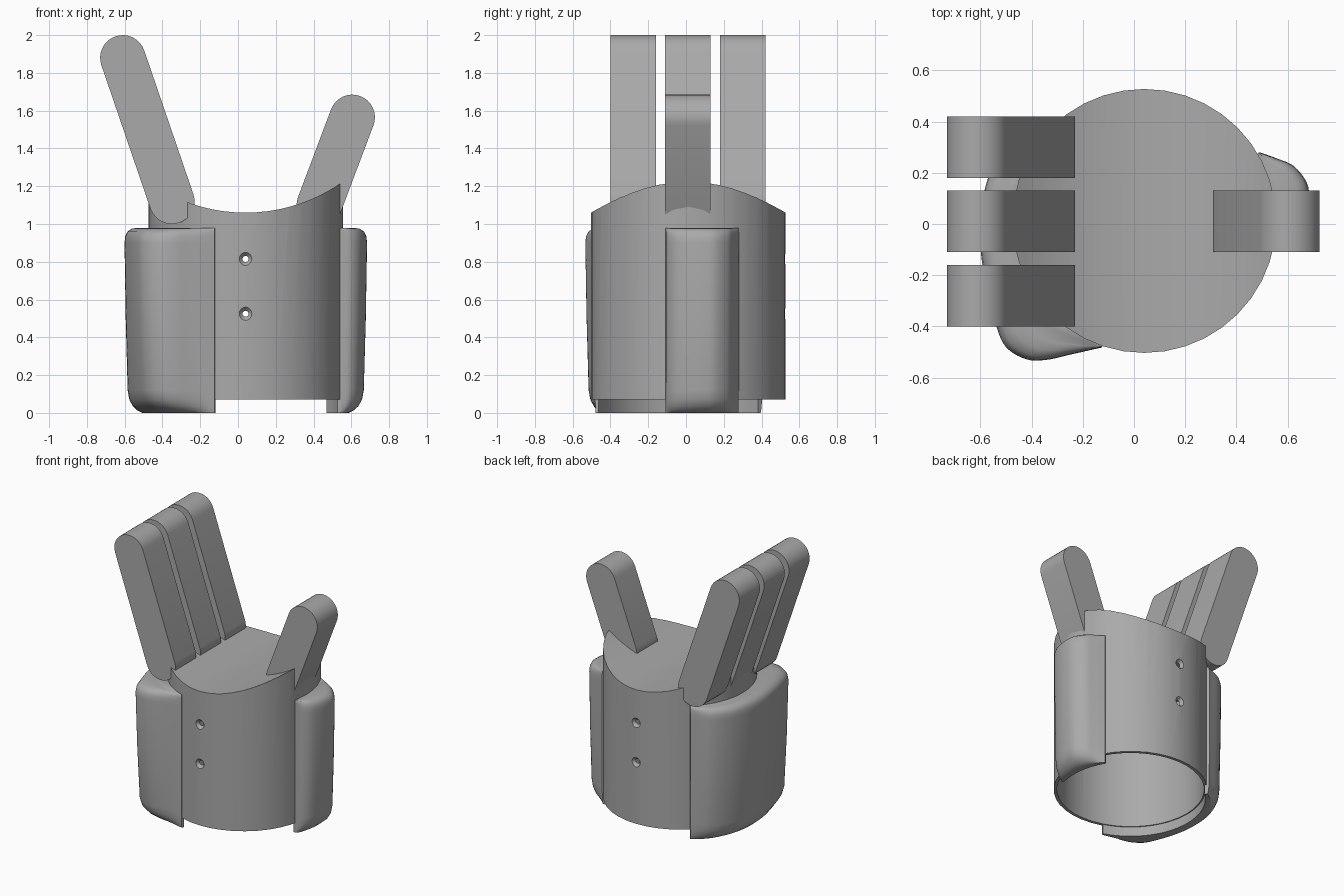
import bpy, bmesh, math
from mathutils import Vector

if "Cube" in bpy.data.objects:
    bpy.data.objects.remove(bpy.data.objects["Cube"])

CX, CY, R = 0.04, 0.012, 0.515

grey = bpy.data.materials.new("grey_plastic")
grey.diffuse_color = (0.40, 0.40, 0.40, 1)
grey.use_nodes = True
grey.node_tree.nodes["Principled BSDF"].inputs["Base Color"].default_value = grey.diffuse_color


def finish(name, bm, helper=False):
    """Turn a bmesh into a named object."""
    bmesh.ops.recalc_face_normals(bm, faces=bm.faces)
    me = bpy.data.meshes.new(name)
    bm.to_mesh(me)
    bm.free()
    ob = bpy.data.objects.new(name, me)
    bpy.context.collection.objects.link(ob)
    me.materials.append(grey)
    if helper:
        ob.hide_render = True
        ob.display_type = 'WIRE'
    return ob


def loft(rings):
    """Closed skin over a list of equal-length rings, capped at both ends."""
    bm = bmesh.new()
    vs = [[bm.verts.new(p) for p in ring] for ring in rings]
    n = len(vs[0])
    for a, b in zip(vs, vs[1:]):
        for i in range(n):
            j = (i + 1) % n
            bm.faces.new((a[i], a[j], b[j], b[i]))
    bm.faces.new(vs[0])
    bm.faces.new(vs[-1])
    return bm


def circle_z(r, z, n):
    return [(CX + r * math.cos(2 * math.pi * i / n),
             CY + r * math.sin(2 * math.pi * i / n), z) for i in range(n)]


def circle_y(x, z, r, y, n):
    return [(x + r * math.cos(2 * math.pi * i / n), y,
             z + r * math.sin(2 * math.pi * i / n)) for i in range(n)]


def smooth(ob, angle=35):
    bpy.ops.object.select_all(action='DESELECT')
    ob.select_set(True)
    bpy.context.view_layer.objects.active = ob
    bpy.ops.object.shade_smooth_by_angle(angle=math.radians(angle))


def cut(ob, cutter):
    """Subtract the cutter, bake the result and drop the cutter."""
    m = ob.modifiers.new("cut", 'BOOLEAN')
    m.operation, m.solver, m.object = 'DIFFERENCE', 'EXACT', cutter
    bpy.context.view_layer.objects.active = ob
    bpy.ops.object.modifier_apply(modifier=m.name)
    bpy.data.objects.remove(cutter)


# Hollow palm cup with a saddle-shaped top
cup = finish("palm_cup", loft([circle_z(R, 0.07, 40), circle_z(R, 1.4, 40)]))
cut(cup, finish("hollow_cutter", loft([circle_z(R - 0.022, -0.2, 40),
                                       circle_z(R - 0.022, 0.97, 40)]), True))
cut(cup, finish("saddle_cutter", loft([circle_y(CX, 1.95, 0.89, -1, 96),
                                       circle_y(CX, 1.95, 0.89, 1, 96)]), True))

# Countersunk screw holes, front and back
for z in (0.525, 0.815):
    rings = [circle_y(CX, z, r, CY + y, 16) for y, r in
             ((-0.54, 0.058), (-R + 0.022, 0.016), (R - 0.022, 0.016), (0.54, 0.058))]
    cut(cup, finish("screw_hole_cutter", loft(rings), True))
smooth(cup)


def spline(pts, steps=5):
    """Smooth curve through the given plan points."""
    p = [Vector(q) for q in pts]
    p = [2 * p[0] - p[1]] + p + [2 * p[-1] - p[-2]]
    out = []
    for a, b, c, d in zip(p, p[1:], p[2:], p[3:]):
        for k in range(steps):
            t = k / steps
            out.append(0.5 * (2 * b + (c - a) * t + (2 * a - 5 * b + 4 * c - d) * t * t
                              + (3 * b - a - 3 * c + d) * t ** 3))
    return out + [p[-2]]


# Rounded side pads hugging the cup: height and share of full thickness
PAD_LAYERS = ((0.0, 0.25), (0.012, 0.45), (0.035, 0.65), (0.07, 0.8), (0.12, 0.87),
              (0.5, 0.95), (0.9, 1.0), (0.935, 0.97), (0.96, 0.88), (0.975, 0.7),
              (0.98, 0.45))


def pad(name, plan):
    outer = spline(plan)
    c = Vector((CX, CY))
    wall = [c + (p - c).normalized() * R for p in outer]
    inner = [c + (p - c).normalized() * (R - 0.015) for p in outer]
    rings = []
    for z, t in PAD_LAYERS:
        ring = [w.lerp(o, t) for w, o in zip(wall, outer)] + inner[::-1]
        rings.append([(p.x, p.y, z) for p in ring])
    ob = finish(name, loft(rings))
    smooth(ob, 40)


pad("wide_side_pad", [(-0.125, -0.482), (-0.25, -0.51), (-0.34, -0.53), (-0.42, -0.528),
                      (-0.50, -0.48), (-0.54, -0.39), (-0.575, -0.25), (-0.60, -0.08),
                      (-0.59, 0.10), (-0.54, 0.25), (-0.45, 0.36), (-0.32, 0.405)])
pad("thumb_side_pad", [(0.545, -0.108), (0.60, -0.10), (0.645, -0.06), (0.672, 0.01),
                       (0.683, 0.09), (0.675, 0.16), (0.625, 0.225), (0.56, 0.255),
                       (0.49, 0.28)])


# Fingers and thumb: round-ended bars
def bar(name, low, high, y0, y1, r=0.12, n=16):
    lo, hi = Vector(low), Vector(high)
    d = hi - lo
    base = math.atan2(d.y, d.x) - math.pi / 2
    prof = []
    for centre, start in ((hi, base), (lo, base + math.pi)):
        for i in range(n + 1):
            a = start + math.pi * i / n
            prof.append((centre.x + r * math.cos(a), centre.y + r * math.sin(a)))
    ob = finish(name, loft([[(x, y, z) for x, z in prof] for y in (y0, y1)]))
    smooth(ob)


for name, y in (("front_finger", -0.40), ("middle_finger", -0.11), ("back_finger", 0.18)):
    bar(name, (-0.35, 1.12), (-0.61, 1.88), y, y + 0.24)
bar("thumb", (0.43, 1.10), (0.605, 1.565), -0.11, 0.13)
